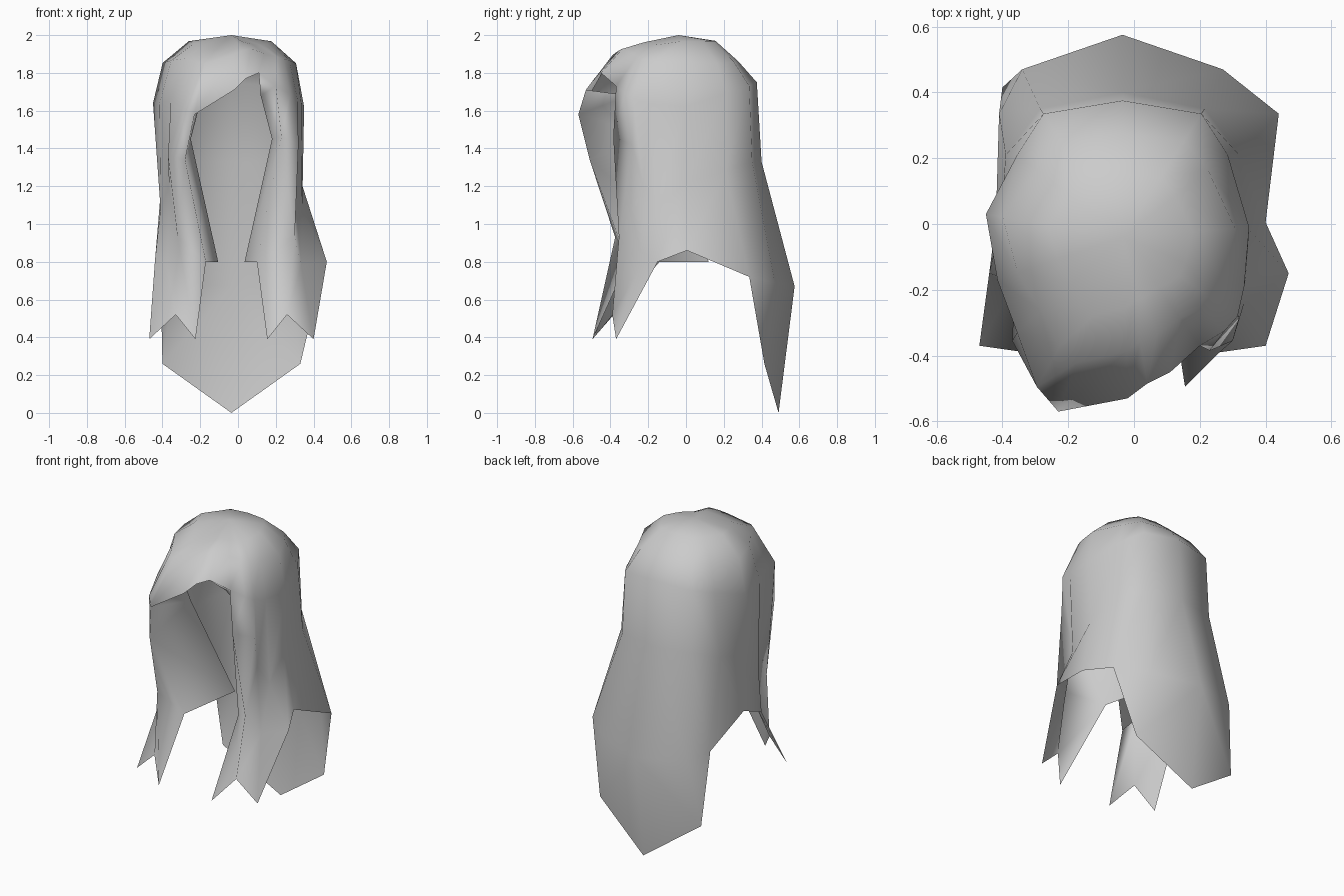
import bpy, bmesh, math
from mathutils import Vector

if "Cube" in bpy.data.objects:
    bpy.data.objects.remove(bpy.data.objects["Cube"])

MID = -0.035                       # symmetry plane of the hair
APEX = Vector((MID, -0.04, 2.0))   # top of the crown

hair = bpy.data.materials.new("hair_grey")
hair.use_nodes = True
hair.diffuse_color = (0.6, 0.6, 0.6, 1)
hair.node_tree.nodes["Principled BSDF"].inputs["Base Color"].default_value = (0.6, 0.6, 0.6, 1)

# Strand profiles, crown edge to tip: (distance from symmetry plane, y, z)
BACK = [(0, .375, 1.75), (0, .40, 1.33), (0, .575, .67), (0, .49, 0)]
BACK_CORNER = [(.24, .335, 1.73), (.25, .35, 1.33), (.305, .47, .69), (.365, .415, .26)]
BACK_WING = [(.32, .21, 1.69), (.355, .21, 1.28), (.425, .335, .72)]
SIDE = [(.385, -.01, 1.62), (.37, .0, 1.22), (.41, .005, .86)]
SIDE_WING = [(.37, -.19, 1.64), (.375, -.16, 1.08), (.455, -.15, .80)]
LOCK_BACK = [(.35, -.28, 1.66), (.33, -.225, 1.2), (.37, -.24, .78), (.435, -.37, .39)]
LOCK_MID = [(.31, -.325, 1.69), (.355, -.285, 1.42), (.335, -.355, .93), (.295, -.39, .52)]
LOCK_FRONT = [(.235, -.37, 1.73), (.265, -.385, 1.46), (.135, -.14, .80), (.19, -.495, .39)]
LINING = [(.155, -.30, 1.68), (.215, -.13, 1.45), (.07, .12, .80)]
HALF = [BACK_CORNER, BACK_WING, SIDE, SIDE_WING, LOCK_BACK, LOCK_MID, LOCK_FRONT]
FRINGE = [Vector(p) for p in ((.11, -.45, 1.80), (.04, -.485, 1.77), (-.02, -.53, 1.71))]

# The fringe is swept over to one side: shifts of (out, y, z) there
SWEEP = {(2, 0): (.03, .04, .02), (3, 0): (.01, .02, 0), (4, 0): (-.03, -.05, 0),
         (5, 0): (-.05, -.17, -.08), (6, 0): (-.04, -.20, -.15),
         (5, 1): (-.02, -.07, -.06), (6, 1): (-.02, -.125, -.12),
         (4, 2): (-.03, .04, 0), (5, 2): (-.05, -.02, 0), (6, 2): (0, -.17, 0)}


def place(p, side):
    return Vector((MID + side * p[0], p[1], p[2]))


def columns(side):
    """Strand columns of one half, from the back round to the face."""
    out = []
    for c, prof in enumerate(HALF):
        col = [place(p, side) for p in prof]
        for r, v in enumerate(col):
            if side < 0 and (c, r) in SWEEP:
                dx, dy, dz = SWEEP[c, r]
                v += Vector((side * dx, dy, dz))
            if c in (1, 2, 3) and r == 2:          # flared hem leans to one side
                v.x += .025 if c == 2 else .05
        out.append(col)
    return out


def face(bm, *points):
    bm.faces.new([bm.verts.new(p) for p in points])


def strip(bm, a, b, tail=True):
    """Skin two neighbouring columns; a longer one ends in a triangle."""
    n = min(len(a), len(b))
    for i in range(n - 1):
        face(bm, a[i], b[i], b[i + 1], a[i + 1])
    if tail and len(a) != len(b):
        longer = a if len(a) > len(b) else b
        face(bm, a[n - 1], b[n - 1], longer[n])


def spoke(p):
    """Crown spoke: rounder at the sides, sloping more at back and front."""
    d = p - APEX
    t = d.y / math.hypot(d.x, d.y)                 # 1 at the back, -1 at the front
    f_end, g_end = (.76, .55) if t > 0 else (.71, .36)
    f, g = .90 + (f_end - .90) * abs(t), .38 + (g_end - .38) * abs(t)
    inner = .22 + .33 * max(0, -t)
    rings = ((f * .62, g * inner), (f, g), (1, 1))
    return [APEX + Vector((d.x * a, d.y * a, d.z * b)) for a, b in rings]


# Back, sides, front locks and the linings folded back beside the face
bm = bmesh.new()
back = [place(p, 1) for p in BACK]
plus, minus = columns(1), columns(-1)
for side, half, fringe_end in ((1, plus, FRINGE[0]), (-1, minus, FRINGE[-1])):
    run = [back] + half
    for a, b in zip(run, run[1:]):
        strip(bm, a, b)
    lining = [place(p, side) for p in LINING]
    strip(bm, half[-1], lining, tail=False)
    face(bm, half[-1][0], fringe_end, lining[0])

# Crown: domed spokes from the apex to the top of every column
rim = [back[0]] + [c[0] for c in plus] + FRINGE + [c[0] for c in reversed(minus)]
spokes = [spoke(p) for p in rim]
for a, b in zip(spokes, spokes[1:] + spokes[:1]):
    strip(bm, a, b)
    face(bm, APEX, a[0], b[0])

# Weld the sheet and turn it so that the crown faces up
bmesh.ops.remove_doubles(bm, verts=bm.verts, dist=.0005)
bmesh.ops.recalc_face_normals(bm, faces=bm.faces)
if max(bm.faces, key=lambda f: f.calc_center_median().z).normal.z < 0:
    bmesh.ops.reverse_faces(bm, faces=bm.faces)
me = bpy.data.meshes.new("hair_shell")
bm.to_mesh(me)
bm.free()
me.materials.append(hair)
shell = bpy.data.objects.new("hair_shell", me)
bpy.context.collection.objects.link(shell)
bpy.ops.object.select_all(action='DESELECT')
shell.select_set(True)
bpy.context.view_layer.objects.active = shell
bpy.ops.object.shade_smooth()
